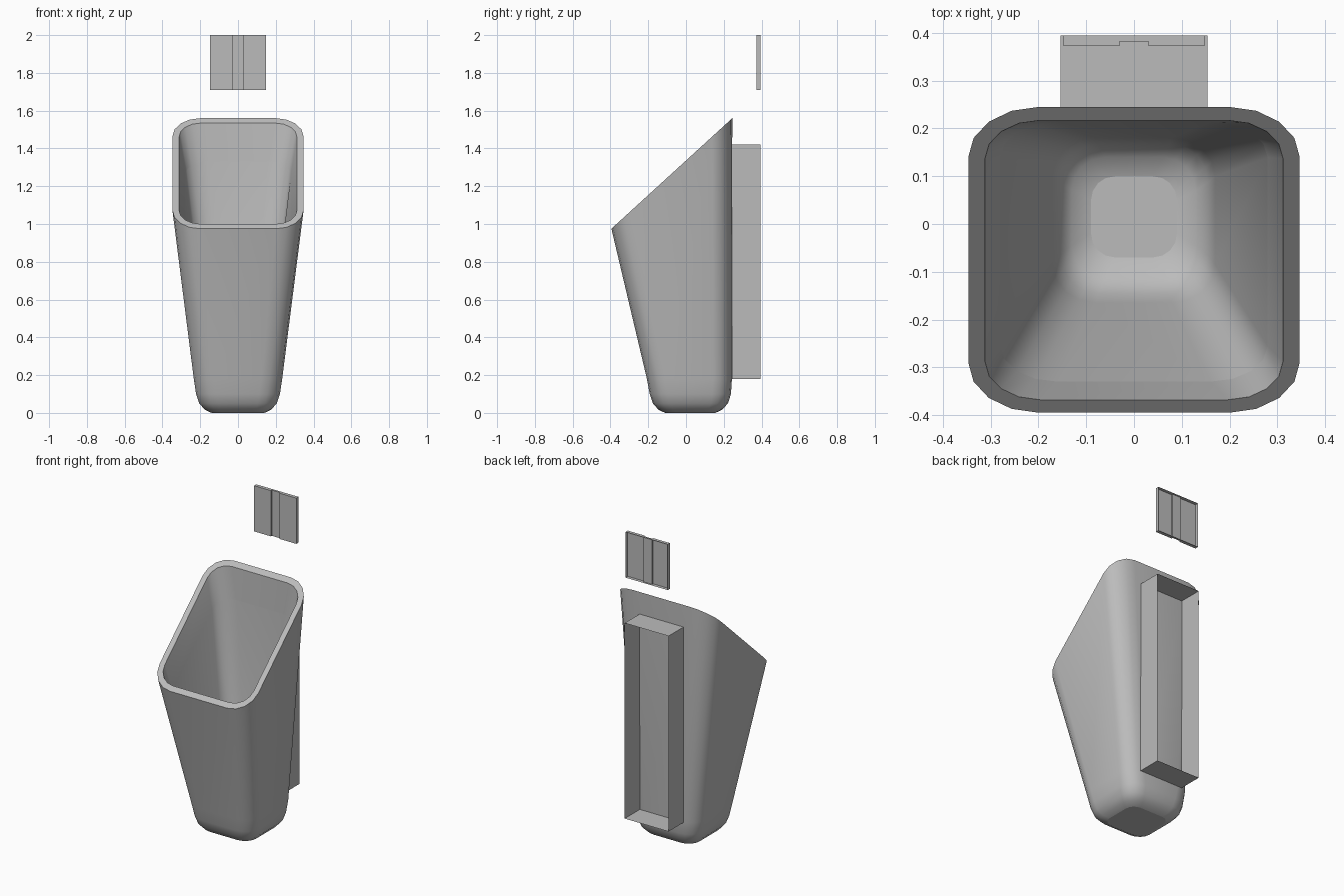
import bpy, bmesh, math

cube = bpy.data.objects.get("Cube")
if cube:
    bpy.data.objects.remove(cube, do_unlink=True)

grey = bpy.data.materials.new("ceramic grey")
grey.use_nodes = True
colour = (0.5, 0.5, 0.5, 1)
grey.diffuse_color = colour
grey.node_tree.nodes["Principled BSDF"].inputs["Base Color"].default_value = colour

SLOPE = 0.585 / 0.64


def rim_height(y):
    return 0.975 + (y + 0.395) * SLOPE


def ring(bm, half_x, front, back, rx, ry, height):
    """Rounded rectangle; height is a number or a function of y."""
    verts = []
    mid, half_y = (front + back) / 2, (back - front) / 2
    for quarter in range(4):
        sx = (1, -1, -1, 1)[quarter]
        sy = (1, 1, -1, -1)[quarter]
        for step in range(5):
            a = math.pi / 2 * (quarter + step / 4)
            x = sx * (half_x - rx) + rx * math.cos(a)
            y = mid + sy * (half_y - ry) + ry * math.sin(a)
            z = height(y) if callable(height) else height
            verts.append(bm.verts.new((x, y, z)))
    return verts


def bridge(bm, a, b):
    n = len(a)
    for i in range(n):
        j = (i + 1) % n
        bm.faces.new((a[i], a[j], b[j], b[i]))


def finish(bm, name, smooth=False):
    mesh = bpy.data.meshes.new(name)
    bm.to_mesh(mesh)
    bm.free()
    mesh.materials.append(grey)
    obj = bpy.data.objects.new(name, mesh)
    bpy.context.collection.objects.link(obj)
    if smooth:
        bpy.ops.object.select_all(action="DESELECT")
        obj.select_set(True)
        bpy.context.view_layer.objects.active = obj
        bpy.ops.object.shade_smooth_by_angle(angle=math.radians(35))
    return obj


def loft(name, sections, cap=True):
    bm = bmesh.new()
    rings = [ring(bm, *s) for s in sections]
    for a, b in zip(rings, rings[1:]):
        bridge(bm, a, b)
    if cap:
        bm.faces.new(rings[0])
    return finish(bm, name, True)


def lip_height(y):
    return rim_height(y) - 0.20


# Outer body from the rounded foot up to the slanted rim and its inner lip
loft("body", [
    (0.14, -0.11, 0.155, 0.06, 0.06, 0.0),
    (0.175, -0.145, 0.19, 0.08, 0.075, 0.016),
    (0.205, -0.175, 0.222, 0.10, 0.09, 0.05),
    (0.222, -0.192, 0.238, 0.11, 0.10, 0.10),
    (0.234, -0.207, 0.243, 0.11, 0.10, 0.18),
    (0.347, -0.395, 0.245, 0.147, 0.105, rim_height),
    (0.312, -0.368, 0.217, 0.115, 0.08, rim_height),
    (0.280, -0.330, 0.214, 0.12, 0.075, lip_height),
])

# Inner bowl
loft("bowl", [
    (0.09, -0.07, 0.10, 0.05, 0.05, 0.25),
    (0.13, -0.115, 0.14, 0.07, 0.07, 0.265),
    (0.155, -0.145, 0.168, 0.08, 0.08, 0.30),
    (0.170, -0.165, 0.18, 0.09, 0.08, 0.36),
    (0.280, -0.330, 0.214, 0.12, 0.075, lip_height),
])

# Open mounting frame on the back
bm = bmesh.new()
corners = [(-0.154, 0.18), (0.154, 0.18), (0.154, 1.42), (-0.154, 1.42)]
near, far = [[bm.verts.new((x, y, z)) for x, z in corners] for y in (0.243, 0.395)]
bridge(bm, near, far)
finish(bm, "mounting_frame")

# Floating wall plate: grooved front, shallow edges, open back
profile = [(-0.148, 0.395), (-0.148, 0.373), (-0.03, 0.373), (-0.03, 0.382),
           (0.03, 0.382), (0.03, 0.373), (0.148, 0.373), (0.148, 0.395)]
bm = bmesh.new()
low, high = [[bm.verts.new((x, y, z)) for x, y in profile] for z in (1.71, 2.0)]
for i in range(len(profile) - 1):
    bm.faces.new((low[i], low[i + 1], high[i + 1], high[i]))
bm.faces.new(low[::-1])
bm.faces.new(high)
finish(bm, "wall_plate")
